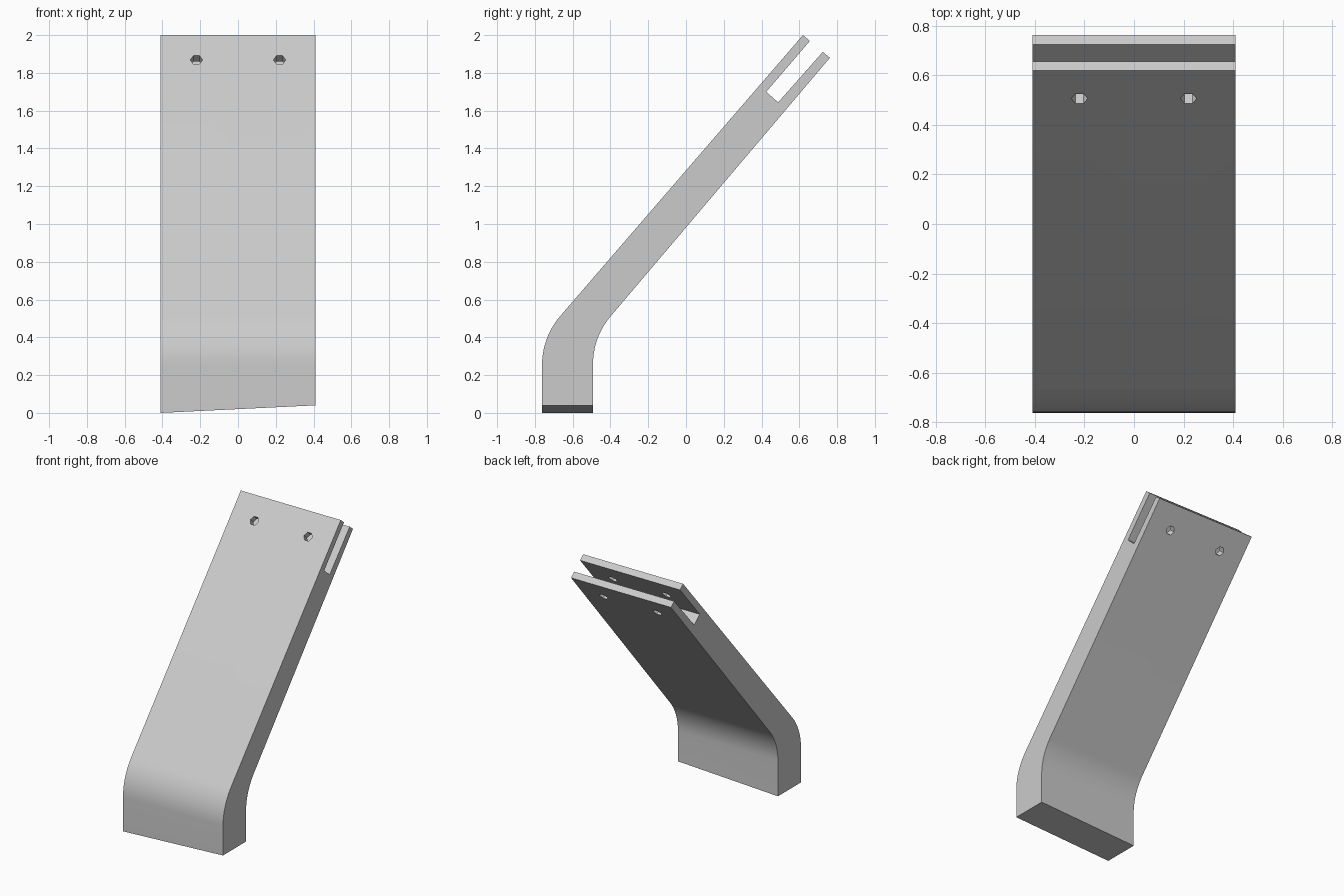
import bpy, bmesh
from math import radians, cos
from mathutils import Vector, Matrix

cube = bpy.data.objects.get("Cube")
if cube:
    bpy.data.objects.remove(cube, do_unlink=True)

HALF_WIDTH = 0.41
BOTTOM_RISE = 0.04
BEND_STEPS = 10

grey = bpy.data.materials.new("light_grey")
grey.use_nodes = True
grey.diffuse_color = (0.6, 0.6, 0.6, 1)
grey.node_tree.nodes["Principled BSDF"].inputs["Base Color"].default_value = (0.6, 0.6, 0.6, 1)


def bend(start, corner, end):
    """Round a corner with a circular arc, as points in (y, z)."""
    a, b, c = Vector(start), Vector(corner), Vector(end)
    w = cos(radians(20))
    points = []
    for i in range(BEND_STEPS + 1):
        t = i / BEND_STEPS
        k = ((1 - t) ** 2, 2 * w * t * (1 - t), t * t)
        points.append((a * k[0] + b * k[1] + c * k[2]) / sum(k))
    return points


# Side profile: foot, front bend, forked tip, back bend
front_bend = bend((-0.762, 0.255), (-0.762, 0.402), (-0.664, 0.515))
back_bend = bend((-0.492, 0.26), (-0.492, 0.402), (-0.40, 0.51))
fork = [(0.619, 2.0), (0.656, 1.969), (0.425, 1.70),
        (0.488, 1.644), (0.724, 1.911), (0.762, 1.88)]
profile = [(-0.762, 0)] + front_bend + fork + back_bend[::-1] + [(-0.492, 0)]

# Extrude the profile across the width, with a slanted foot
bm = bmesh.new()
face = bm.faces.new([bm.verts.new((-HALF_WIDTH, y, z)) for y, z in profile])
side = bmesh.ops.extrude_face_region(bm, geom=[face])
for v in [g for g in side["geom"] if isinstance(g, bmesh.types.BMVert)]:
    v.co.x = HALF_WIDTH
    if v.co.z < 0.01:
        v.co.z = BOTTOM_RISE
bmesh.ops.recalc_face_normals(bm, faces=bm.faces)
mesh = bpy.data.meshes.new("bent_bracket")
bm.to_mesh(mesh)
bm.free()
bracket = bpy.data.objects.new("bent_bracket", mesh)
bpy.context.collection.objects.link(bracket)
mesh.materials.append(grey)

# Six-sided bolt holes through both fork plates
across = Vector((0, 0.76, -0.65)).normalized()
along = Vector((0, 0.65, 0.76)).normalized()
for x in (-0.22, 0.22):
    bpy.ops.mesh.primitive_cylinder_add(vertices=6, radius=0.033, depth=0.6)
    cutter = bpy.context.object
    cutter.name = "hole_cutter"
    cutter.data.materials.append(grey)
    turn = Matrix((along, Vector((1, 0, 0)), across)).transposed().to_4x4()
    centre = Vector((x, 0.505, 1.87)) + across * 0.095
    cutter.data.transform(Matrix.Translation(centre) @ turn)
    bm = bmesh.new()
    bm.from_mesh(cutter.data)
    bmesh.ops.recalc_face_normals(bm, faces=bm.faces)
    bm.to_mesh(cutter.data)
    bm.free()
    cut = bracket.modifiers.new("bolt_hole", 'BOOLEAN')
    cut.operation = 'DIFFERENCE'
    cut.solver = 'EXACT'
    cut.object = cutter
    bpy.context.view_layer.objects.active = bracket
    bpy.ops.object.modifier_apply(modifier=cut.name)
    bpy.data.objects.remove(cutter, do_unlink=True)

# Smooth bends with crisp edges
bpy.ops.object.select_all(action='DESELECT')
bracket.select_set(True)
bpy.context.view_layer.objects.active = bracket
bpy.ops.object.shade_smooth_by_angle(angle=radians(30))
